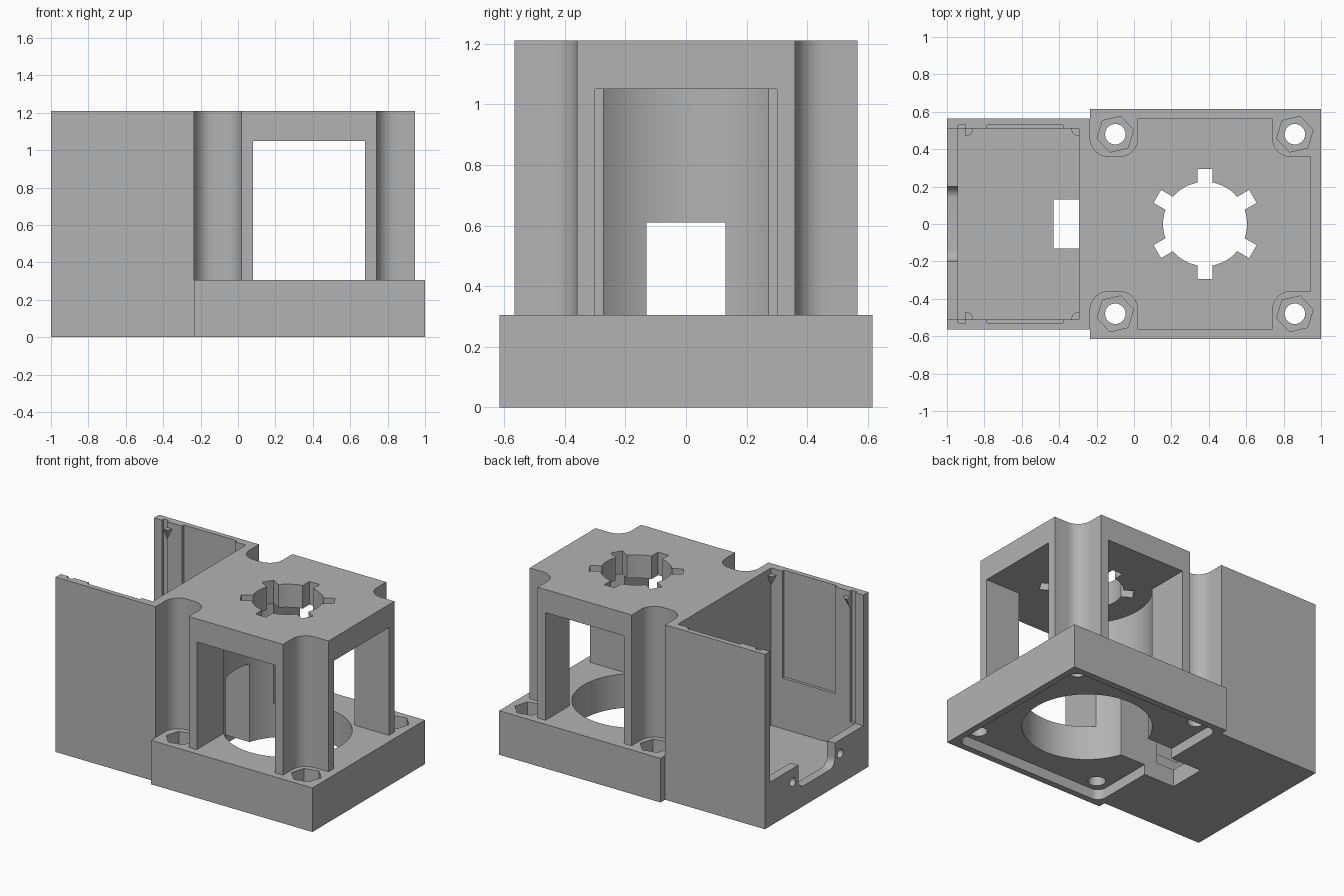
import bpy, bmesh, math

if "Cube" in bpy.data.objects:
    bpy.data.objects.remove(bpy.data.objects["Cube"])

CX = 0.38      # centre of the bore
gray = bpy.data.materials.new("light_gray")
gray.diffuse_color = (0.45, 0.45, 0.45, 1)
gray.use_nodes = True
gray.node_tree.nodes["Principled BSDF"].inputs["Base Color"].default_value = gray.diffuse_color


def add(name, bm):
    bmesh.ops.recalc_face_normals(bm, faces=bm.faces)
    me = bpy.data.meshes.new(name)
    bm.to_mesh(me)
    bm.free()
    me.materials.append(gray)
    ob = bpy.data.objects.new(name, me)
    bpy.context.collection.objects.link(ob)
    return ob


def prism(name, pts, lo, hi, axis='Z'):
    """Extrude a 2D outline along Z (x, y) or along X (y, z)."""
    place = (lambda p, h: (p[0], p[1], h)) if axis == 'Z' else (lambda p, h: (h, p[0], p[1]))
    bm = bmesh.new()
    a = [bm.verts.new(place(p, lo)) for p in pts]
    b = [bm.verts.new(place(p, hi)) for p in pts]
    bm.faces.new(a)
    bm.faces.new(b)
    for i in range(len(pts)):
        j = (i + 1) % len(pts)
        bm.faces.new((a[i], a[j], b[j], b[i]))
    return add(name, bm)


def rect(x0, x1, y0, y1):
    return [(x0, y0), (x1, y0), (x1, y1), (x0, y1)]


def rounded(x0, x1, y0, y1, r, n=8):
    pts = []
    for cx, cy, start in ((x1 - r, y1 - r, 0), (x0 + r, y1 - r, 90),
                          (x0 + r, y0 + r, 180), (x1 - r, y0 + r, 270)):
        for i in range(n + 1):
            a = math.radians(start + 90 * i / n)
            pts.append((cx + r * math.cos(a), cy + r * math.sin(a)))
    return pts


def ring(cx, cy, r, n=32, rot=0):
    return [(cx + r * math.cos(rot + math.tau * i / n),
             cy + r * math.sin(rot + math.tau * i / n)) for i in range(n)]


def box(name, x0, x1, y0, y1, z0, z1):
    return prism(name, rect(x0, x1, y0, y1), z0, z1)


def combine(target, tool, op='DIFFERENCE'):
    mod = target.modifiers.new(tool.name, 'BOOLEAN')
    mod.operation, mod.solver, mod.object = op, 'EXACT', tool
    bpy.context.view_layer.objects.active = target
    bpy.ops.object.modifier_apply(modifier=mod.name)
    bpy.data.objects.remove(tool)


# Upper block: tower and open housing in one piece
body = box("mount_body", -1, 0.945, -0.565, 0.565, 0, 1.21)

# Screw access channels at the tower corners
for s in (-1, 1):
    y0, y1 = sorted((s * 0.36, s * 0.9))
    for x0, x1 in ((-0.235, 0.02), (0.74, 1.3)):
        combine(body, prism("channel", rounded(x0, x1, y0, y1, 0.1), 0.2, 1.4))
combine(body, box("end_trim", 0.7, 1.2, -0.8, 0.8, -0.1, 0.2))

# Wide base plate
combine(body, box("base_plate", -0.235, 1, -0.615, 0.615, 0, 0.305), 'UNION')

# Bore, tower openings and shallow underside recess
combine(body, prism("bore", ring(CX, 0, 0.405, 64), -0.1, 1.05))
combine(body, box("side_opening", 0.08, 0.68, -0.8, 0.8, 0.305, 1.05))
combine(body, box("end_opening", 0.08, 1.2, -0.3, 0.3, 0.305, 1.05))
combine(body, prism("under_recess", rounded(-0.195, 0.955, -0.57, 0.57, 0.06), -0.1, 0.07))

# Keyed hole in the tower top: circle with six radial slots
key = []
half = math.asin(0.04 / 0.225)
for k in range(6):
    a = math.radians(30 + 60 * k)
    for side in (-1, 1):
        slot = [(0.225 * math.cos(half), side * 0.04), (0.295, side * 0.04)]
        for u, v in (slot if side < 0 else slot[::-1]):
            key.append((CX + u * math.cos(a) - v * math.sin(a),
                        u * math.sin(a) + v * math.cos(a)))
    for i in range(1, 6):
        t = a + half + (math.pi / 3 - 2 * half) * i / 6
        key.append((CX + 0.225 * math.cos(t), 0.225 * math.sin(t)))
combine(body, prism("keyed_hole", key, 0.95, 1.4))

# Screw holes with hexagonal nut pockets
for x in (-0.1, 0.86):
    for y in (-0.48, 0.48):
        combine(body, prism("screw_hole", ring(x, y, 0.055, 24), -0.1, 0.5))
        combine(body, prism("nut_pocket", ring(x, y, 0.1, 6, math.radians(13)), 0.2, 0.5))

# Housing cavity, open above and at the end above a low lip
combine(body, box("cavity", -0.94, -0.295, -0.51, 0.51, 0.12, 1.4))
combine(body, box("open_end", -1.2, -0.9, -0.51, 0.51, 0.305, 1.4))

# Wall grooves and shallow wall panels
for s in (-1, 1):
    y0, y1 = sorted((s * 0.4, s * 0.53))
    combine(body, box("groove", -0.94, -0.9, y0, y1, 0.305, 1.4))
    combine(body, box("panel", -0.785, -0.38, y0, y1, 0.47, 1.4))

# Lip notch and two small holes
combine(body, prism("lip_notch", rounded(-0.2, 0.2, 0.14, 0.7, 0.06), -1.2, -0.92, 'X'))
for y in (-0.26, 0.26):
    combine(body, prism("lip_hole", ring(y, 0.21, 0.03, 16), -1.2, -0.92, 'X'))

# Passage from the bore into the housing floor
combine(body, box("passage", -0.43, 0.1, -0.13, 0.13, -0.1, 0.61))

# Small inverted quarter-cone catches on the inner walls
for sx, x in ((1, -0.9), (-1, -0.295)):
    for sy in (-1, 1):
        bm = bmesh.new()
        y = sy * 0.51
        tip = bm.verts.new((x, y, 1.09))
        top = [bm.verts.new((x, y, 1.17))]
        for i in range(7):
            a = math.pi / 2 * i / 6
            top.append(bm.verts.new((x + sx * 0.04 * math.cos(a), y - sy * 0.04 * math.sin(a), 1.17)))
        bm.faces.new(top)
        for i in range(len(top)):
            if i == 0 or i == len(top) - 1:
                pair = (top[0], top[1]) if i == 0 else (top[-1], top[0])
            else:
                pair = (top[i], top[i + 1])
            bm.faces.new((tip, *pair))
        add("lid_catch", bm)

# Smooth the curved walls and keep the edges sharp
bpy.ops.object.select_all(action='DESELECT')
body.select_set(True)
bpy.context.view_layer.objects.active = body
bpy.ops.object.shade_smooth_by_angle(angle=math.radians(25))
